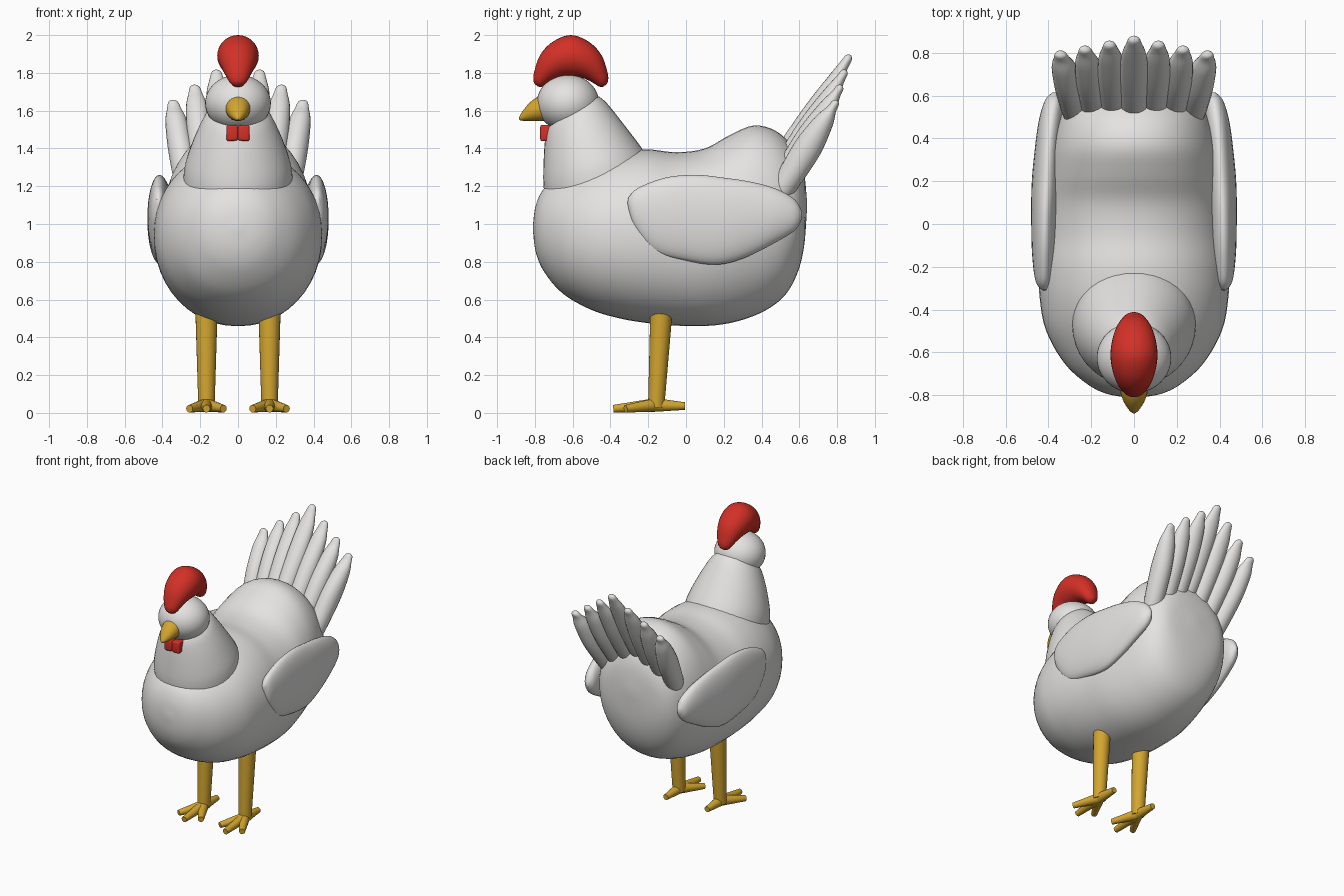
import bpy, bmesh, math
from mathutils import Vector

if "Cube" in bpy.data.objects:
    bpy.data.objects.remove(bpy.data.objects["Cube"])


def material(name, rgb):
    m = bpy.data.materials.new(name)
    m.diffuse_color = (*rgb, 1)
    m.use_nodes = True
    m.node_tree.nodes["Principled BSDF"].inputs["Base Color"].default_value = m.diffuse_color
    return m


WHITE = material("feather white", (0.78, 0.77, 0.76))
RED = material("comb red", (0.65, 0.03, 0.02))
YELLOW = material("leg yellow", (0.65, 0.38, 0.03))


def finish(bm, name, mat, angle=50):
    bmesh.ops.recalc_face_normals(bm, faces=bm.faces)
    me = bpy.data.meshes.new(name)
    bm.to_mesh(me)
    bm.free()
    me.materials.append(mat)
    me.shade_smooth()
    me.set_sharp_from_angle(angle=math.radians(angle))
    ob = bpy.data.objects.new(name, me)
    bpy.context.collection.objects.link(ob)
    return ob


def catmull(a, b, c, d, t):
    return [0.5 * (2 * q + (r - p) * t + (2 * p - 5 * q + 4 * r - s) * t * t
                   + (3 * q - p - 3 * r + s) * t ** 3) for p, q, r, s in zip(a, b, c, d)]


def loft(name, mat, secs, cx=0.0, steps=5, n=32, power=1.0):
    """Skin ellipses given as (y1, z1, y2, z2, half width[, centre x])."""
    secs = [s if len(s) == 6 else (*s, cx) for s in secs]
    rows = []
    for i in range(len(secs) - 1):
        a, d = secs[max(i - 1, 0)], secs[min(i + 2, len(secs) - 1)]
        rows += [catmull(a, secs[i], secs[i + 1], d, k / steps) for k in range(steps)]
    rows.append(secs[-1])
    bm = bmesh.new()
    rings = []
    for y1, z1, y2, z2, hw, x in rows:
        ring = []
        for k in range(n):
            a = 2 * math.pi * k / n
            c = math.copysign(abs(math.cos(a)) ** power, math.cos(a))
            s = math.copysign(abs(math.sin(a)) ** power, math.sin(a))
            ring.append(bm.verts.new((x + max(hw, 0.004) * s,
                                      (y1 + y2) / 2 + (y1 - y2) / 2 * c,
                                      (z1 + z2) / 2 + (z1 - z2) / 2 * c)))
        rings.append(ring)
    for r0, r1 in zip(rings, rings[1:]):
        for k in range(n):
            bm.faces.new((r0[k], r0[(k + 1) % n], r1[(k + 1) % n], r1[k]))
    bm.faces.new(rings[0])
    bm.faces.new(rings[-1])
    return finish(bm, name, mat)


def add_cone(bm, a, b, r1, r2, n=16):
    a, b = Vector(a), Vector(b)
    rot = (b - a).to_track_quat('Z', 'Y').to_matrix().to_4x4()
    rot.translation = (a + b) / 2
    bmesh.ops.create_cone(bm, cap_ends=True, segments=n, radius1=r1, radius2=r2,
                          depth=(b - a).length, matrix=rot)


# Body: stations along y with top, bottom and half width
body = [(-.81, 1.0, .96, .02), (-.795, 1.1, .85, .12), (-.75, 1.19, .745, .215),
        (-.65, 1.27, .63, .325), (-.5, 1.34, .545, .41), (-.35, 1.385, .5, .44),
        (-.2, 1.395, .475, .445), (-.05, 1.38, .462, .435), (.1, 1.40, .46, .425),
        (.23, 1.47, .475, .41), (.35, 1.52, .51, .39), (.45, 1.505, .56, .365),
        (.53, 1.45, .63, .33), (.59, 1.37, .74, .28), (.625, 1.27, .88, .2),
        (.64, 1.13, 1.07, .03)]
loft("body", WHITE, [(y, t, y, b, w) for y, t, b, w in body], n=48, power=.95)

# Neck and head
loft("neck", WHITE, [(-.74, 1.1, -.19, 1.33, .29), (-.755, 1.215, -.24, 1.41, .28),
                     (-.753, 1.35, -.335, 1.535, .235), (-.745, 1.46, -.415, 1.635, .185),
                     (-.735, 1.51, -.46, 1.675, .15)], n=40)
bm = bmesh.new()
bmesh.ops.create_uvsphere(bm, u_segments=40, v_segments=24, radius=1)
bmesh.ops.scale(bm, verts=bm.verts, vec=(.174, .165, .15))
bmesh.ops.translate(bm, verts=bm.verts, vec=(0, -.625, 1.64))
finish(bm, "head", WHITE)

# Comb: crescent arched over the head, symmetric about y = -0.61
half = [(-.80, 1.74, -.808, 1.757, .012), (-.768, 1.725, -.805, 1.80, .045),
        (-.715, 1.755, -.772, 1.895, .078), (-.665, 1.775, -.705, 1.965, .1)]
back = [(-1.22 - a, b, -1.22 - c, d, w) for a, b, c, d, w in reversed(half)]
loft("comb", RED, half + [(-.61, 1.78, -.61, 2.0, .11)] + back)

# Beak
loft("beak", YELLOW, [(-.72, 1.685, -.72, 1.545, .066), (-.78, 1.675, -.78, 1.545, .064),
                      (-.83, 1.64, -.83, 1.545, .048), (-.87, 1.59, -.87, 1.547, .022),
                      (-.884, 1.565, -.884, 1.553, .005)], n=24)

# Wattle: two small lobes side by side
bm = bmesh.new()
for s in (-1, 1):
    v = bmesh.ops.create_cube(bm, size=1)["verts"]
    bmesh.ops.scale(bm, verts=v, vec=(.062, .08, .08))
    bmesh.ops.translate(bm, verts=v, vec=(.03 * s, -.732, 1.482))
    for p in v:
        if p.co.x * s > .03:
            p.co.z += math.copysign(.004, p.co.z - 1.482)
bmesh.ops.bevel(bm, geom=bm.edges[:], offset=.012, segments=3, affect='EDGES', profile=.5)
finish(bm, "wattle", RED)

# Wings
wing = [(-.305, 1.14, -.31, 1.11, .01, .42), (-.255, 1.19, -.275, .98, .04, .42),
        (-.11, 1.245, -.17, .855, .058, .418), (.05, 1.26, .0, .805, .065, .415),
        (.2, 1.245, .17, .785, .07, .408), (.35, 1.222, .32, .825, .065, .4),
        (.48, 1.185, .47, .9, .058, .388), (.575, 1.13, .575, .965, .042, .375),
        (.615, 1.065, .615, 1.03, .01, .37)]
for s, side in ((1, "right"), (-1, "left")):
    loft(side + "_wing", WHITE, [(*w[:5], s * w[5]) for w in wing])

# Tail: arched fan of seven feathers
for i in range(-3, 4):
    t = abs(i) / 3
    base = Vector((.09 * i, .54 - .02 * t, 1.37 - .17 * t))
    tip = Vector((.115 * i, .87 - .07 * t, 1.895 - .24 * t))
    d = (tip - base).normalized()
    ny, nz = Vector((-d.z, d.y)).normalized()
    secs = []
    for f, th, hw in ((-.08, .06, .06), (.1, .068, .066), (.45, .058 + .016 * t, .068),
                      (.75, .038 + .014 * t, .058), (.9, .026, .038),
                      (.975, .02, .026), (1, .005, .006)):
        c = base.lerp(tip, f)
        secs.append((c.y + ny * th, c.z + nz * th, c.y - ny * th, c.z - nz * th, hw, c.x))
    loft(f"tail_feather_{i + 4}", WHITE, secs, n=20)

# Legs and feet
for s, side in ((1, "right"), (-1, "left")):
    x = .167 * s
    bm = bmesh.new()
    add_cone(bm, (x, -.158, .03), (x, -.128, .58), .043, .06, 24)
    finish(bm, side + "_leg", YELLOW)
    bm = bmesh.new()
    root = (x, -.16, .042)
    for tip in ((x, -.385, .022), (x - .09, -.32, .022), (x + .09, -.32, .022), (x, -.005, .036)):
        add_cone(bm, root, tip, .036, .02)
    finish(bm, side + "_foot", YELLOW)
